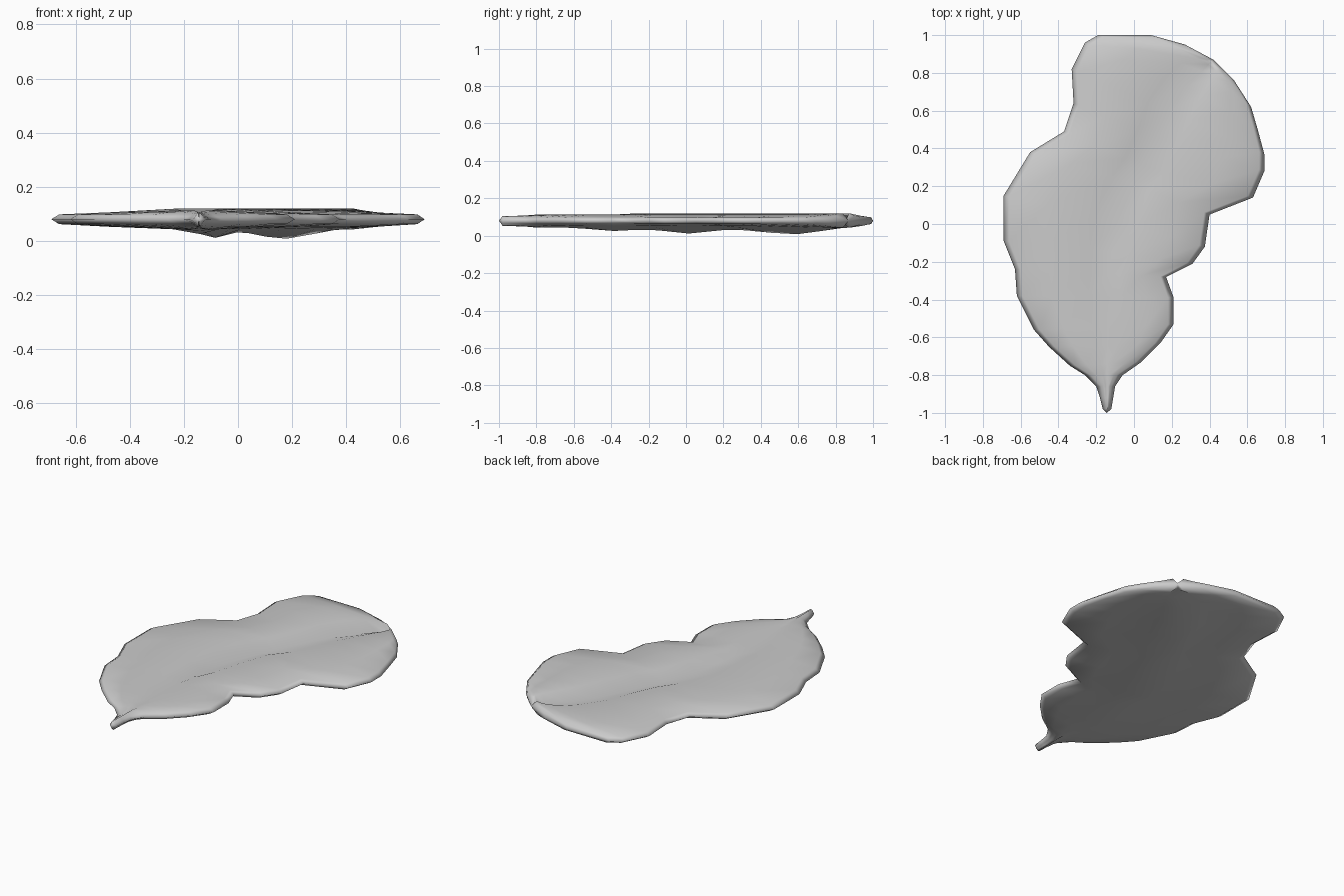
import bpy, bmesh
from mathutils import Vector

if "Cube" in bpy.data.objects:
    bpy.data.objects.remove(bpy.data.objects["Cube"])

# Outline from stem to leaf tip: left side and right side, matched station by station
TIP_A, TIP_B = (-.145, -1.0), (.42, .87)
LEFT = [(-.165, -.98), (-.18, -.92), (-.2, -.86), (-.26, -.80), (-.34, -.75), (-.45, -.65),
        (-.53, -.56), (-.62, -.38), (-.63, -.24), (-.69, -.09), (-.69, .15), (-.55, .38),
        (-.37, .49), (-.32, .64), (-.33, .82), (-.26, .96), (-.19, 1), (.09, 1), (.27, .95)]
RIGHT = [(-.12, -.98), (-.11, -.92), (-.10, -.86), (-.06, -.80), (.04, -.73), (.14, -.63),
         (.21, -.53), (.21, -.39), (.17, -.28), (.31, -.21), (.375, -.12), (.40, .05),
         (.63, .14), (.69, .28), (.69, .37), (.655, .50), (.62, .62), (.575, .69), (.53, .76)]

# Midrib: x position, underside keel height and top groove height along y
RIB_X = [(-1, -.145), (-.3, -.14), (.0, -.09), (.3, .03), (.55, .15), (.7, .25), (.87, .42)]
KEEL = [(-1, .07), (-.8, .055), (-.6, .042), (-.38, .025), (-.2, .035), (0, .01), (.25, .035),
        (.57, .005), (.8, .035), (.87, .075)]
GROOVE = [(-1, .09), (-.8, .105), (-.5, .105), (-.1, .088), (.6, .085), (.87, .085)]
EDGE = .08


def lerp_table(table, y):
    for (y0, v0), (y1, v1) in zip(table, table[1:]):
        if y <= y1:
            return v0 + (v1 - v0) * max(0, (y - y0) / (y1 - y0))
    return table[-1][1]


def half_section(edge, rib, y):
    """Points from the edge to the midrib, as (top, bottom) pairs."""
    e, r = Vector(edge), Vector(rib)
    length = (r - e).length
    inset = min(.45, .03 / length)
    slim = min(1, length / .12)
    lift = .006 if y > -.3 else 0
    pairs = [(e, EDGE, EDGE)]
    for f, top, low in ((0, .098, .062), (.35, .106, .052), (.78, .113 + lift, .043)):
        t = inset + (1 - inset) * f
        z0 = EDGE + (top - EDGE) * (.7 + .3 * slim)
        z1 = EDGE + (low - EDGE) * (.7 + .3 * slim)
        pairs.append((e.lerp(r, t), z0, z1))
    return pairs


bm = bmesh.new()
rings = []
for l, r in zip(LEFT, RIGHT):
    y = (l[1] + r[1]) / 2
    rib = (lerp_table(RIB_X, y), y)
    row = half_section(l, rib, y)
    row.append((Vector(rib), lerp_table(GROOVE, y), lerp_table(KEEL, y)))
    row += reversed(half_section(r, rib, y))
    loop = [(p.x, p.y, top) for p, top, low in row]
    loop += [(p.x, p.y, low) for p, top, low in reversed(row[1:-1])]
    rings.append([bm.verts.new(c) for c in loop])

# Leaf blade skin and the two closing tips
n = len(rings[0])
for a, b in zip(rings, rings[1:]):
    for i in range(n):
        j = (i + 1) % n
        bm.faces.new((a[i], a[j], b[j], b[i]))
for ring, tip in ((rings[0], TIP_A), (rings[-1], TIP_B)):
    v = bm.verts.new((*tip, EDGE))
    for i in range(n):
        bm.faces.new((ring[i], ring[(i + 1) % n], v))
bmesh.ops.recalc_face_normals(bm, faces=bm.faces)

mesh = bpy.data.meshes.new("leaf")
bm.to_mesh(mesh)
bm.free()
leaf = bpy.data.objects.new("leaf", mesh)
bpy.context.collection.objects.link(leaf)
for p in mesh.polygons:
    p.use_smooth = True
